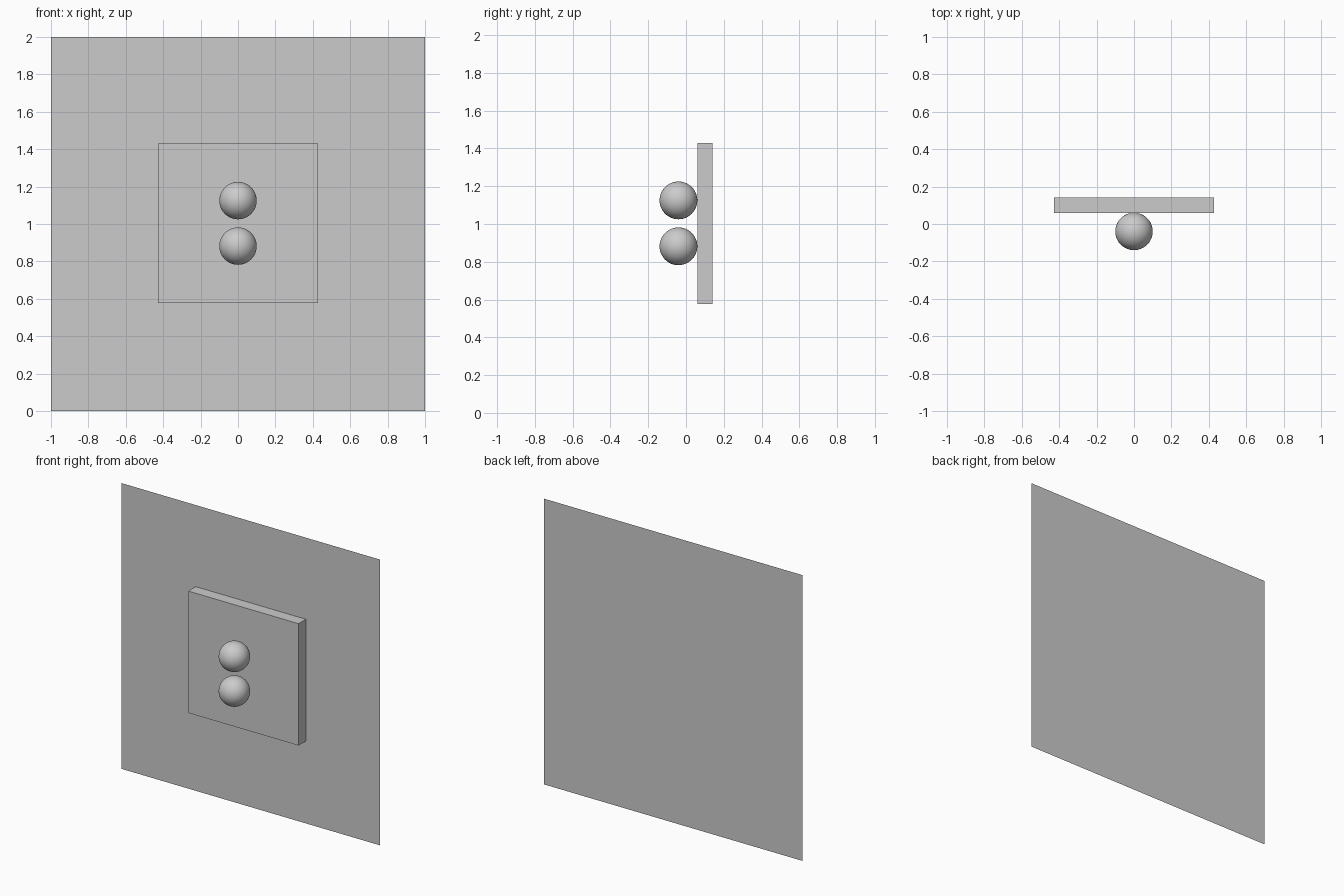
import bpy

# Remove the default cube
cube = bpy.data.objects.get("Cube")
if cube:
    bpy.data.objects.remove(cube, do_unlink=True)

# Single plain grey
GREY = (0.6, 0.6, 0.6, 1.0)
grey = bpy.data.materials.new("plain_grey")
grey.use_nodes = True
grey.diffuse_color = GREY
grey.node_tree.nodes["Principled BSDF"].inputs["Base Color"].default_value = GREY


def finish(name):
    obj = bpy.context.object
    obj.name = obj.data.name = name
    obj.data.materials.append(grey)
    return obj


BACK_Y = 0.142      # wall surface
FRONT_Y = 0.06      # front of the raised panel
MID_Z = 1.0
RADIUS = 0.1

# Thin wall sheet, facing the front
bpy.ops.mesh.primitive_plane_add(size=2, location=(0, BACK_Y, MID_Z),
                                 rotation=(1.5707963, 0, 0))
finish("wall_sheet")

# Raised square panel on the wall
bpy.ops.mesh.primitive_cube_add(size=1, location=(0, (FRONT_Y + BACK_Y - 0.001) / 2, 1.003))
panel = finish("raised_panel")
panel.scale = (0.853, BACK_Y - 0.001 - FRONT_Y, 0.853)

# Two round knobs resting against the panel
for name, z in (("upper_knob", 1.125), ("lower_knob", 0.882)):
    bpy.ops.mesh.primitive_uv_sphere_add(segments=48, ring_count=24, radius=RADIUS,
                                         location=(0, FRONT_Y - RADIUS, z))
    bpy.ops.object.shade_smooth()
    finish(name)
